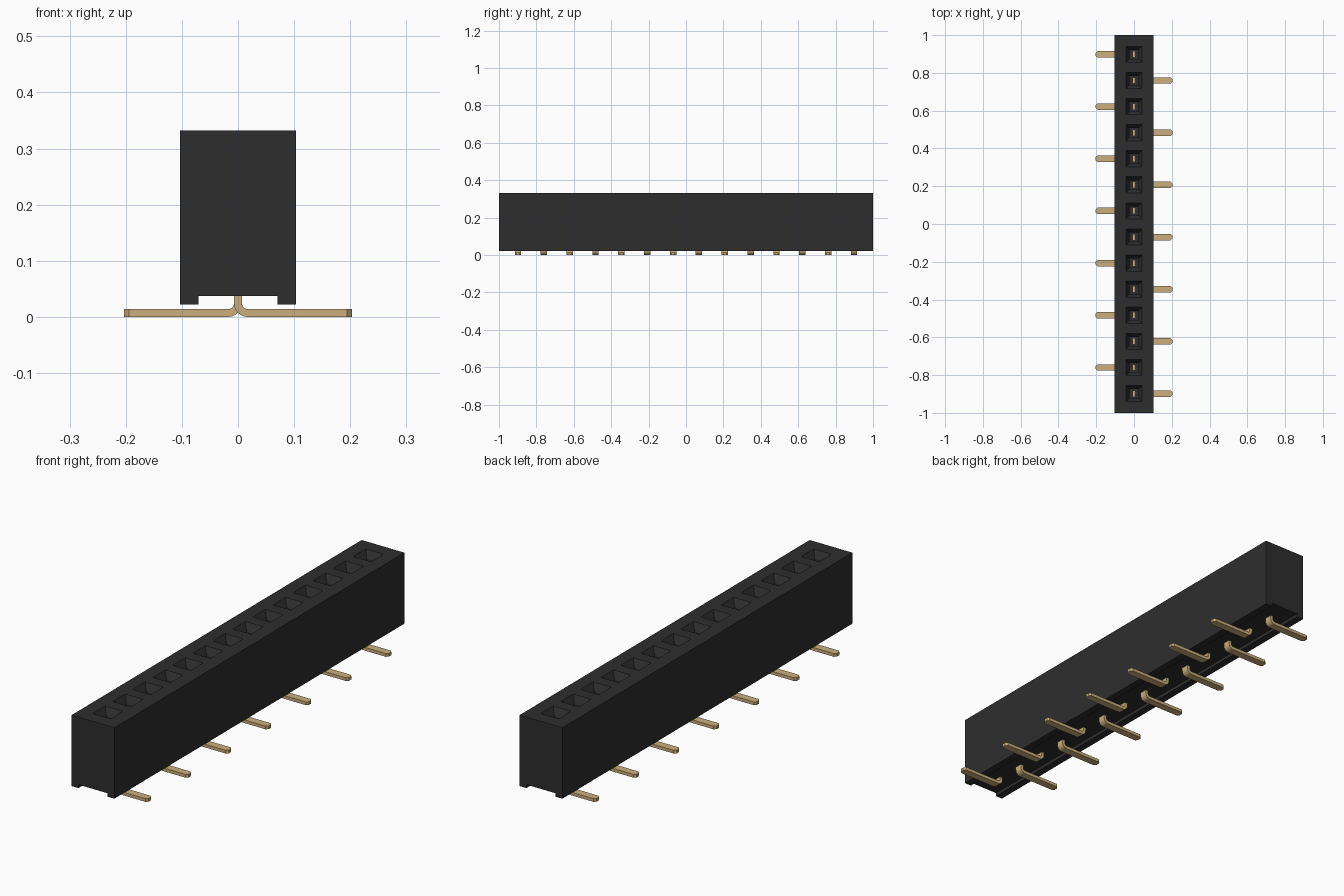
import bpy, bmesh, math
from mathutils import Vector

cube = bpy.data.objects.get("Cube")
if cube:
    bpy.data.objects.remove(cube, do_unlink=True)

COUNT = 14
PITCH = 1.796 / (COUNT - 1)
ROWS = [0.898 - i * PITCH for i in range(COUNT)]


def material(name, color):
    mat = bpy.data.materials.new(name)
    mat.use_nodes = True
    mat.diffuse_color = (*color, 1)
    mat.node_tree.nodes["Principled BSDF"].inputs["Base Color"].default_value = (*color, 1)
    return mat


def make_object(name, bm, mat):
    bmesh.ops.recalc_face_normals(bm, faces=bm.faces)
    mesh = bpy.data.meshes.new(name)
    bm.to_mesh(mesh)
    bm.free()
    mesh.materials.append(mat)
    obj = bpy.data.objects.new(name, mesh)
    bpy.context.collection.objects.link(obj)
    return obj


def extrude_profile(bm, points, y0, y1):
    """Extrude an outline in the XZ plane along Y."""
    face = bm.faces.new([bm.verts.new((x, y0, z)) for x, z in points])
    geom = bmesh.ops.extrude_face_region(bm, geom=[face])["geom"]
    verts = [g for g in geom if isinstance(g, bmesh.types.BMVert)]
    bmesh.ops.translate(bm, verts=verts, vec=(0, y1 - y0, 0))
    return verts


black = material("black plastic", (0.027, 0.027, 0.027))
gold = material("gold metal", (0.60, 0.43, 0.20))

# Housing with a channel along its underside
bm = bmesh.new()
half = [(0.07, 0.037), (0.07, 0.022), (0.103, 0.022), (0.103, 0.332)]
extrude_profile(bm, half + [(-x, z) for x, z in reversed(half)], -1, 1)
housing = make_object("housing", bm, black)

# Funnel-shaped sockets, cut from the top
bm = bmesh.new()
LEVELS = [(0.047, 0.338), (0.043, 0.332), (0.024, 0.30), (0.024, 0.09)]
for y in ROWS:
    rings = [[bm.verts.new((sx * r, y + sy * r, z))
              for sx, sy in ((-1, -1), (1, -1), (1, 1), (-1, 1))] for r, z in LEVELS]
    for a, b in zip(rings, rings[1:]):
        for i in range(4):
            j = (i + 1) % 4
            bm.faces.new((a[i], a[j], b[j], b[i]))
    bm.faces.new(rings[0])
    bm.faces.new(rings[-1])
cutter = make_object("socket_cutter", bm, black)
cutter.hide_render = True

cut = housing.modifiers.new("sockets", "BOOLEAN")
cut.operation = "DIFFERENCE"
cut.solver = "EXACT"
cut.object = cutter
bpy.context.view_layer.objects.active = housing
bpy.ops.object.modifier_apply(modifier=cut.name)
bpy.data.objects.remove(cutter, do_unlink=True)

# Bent contact pins, feet alternating left and right
T, W, TIP, TOP = 0.014, 0.017, 0.203, 0.22
INNER = 0.010
CX, CZ = T / 2 + INNER, T + INNER


def bend(radius):
    angles = [math.radians(180 + 15 * i) for i in range(7)]
    return [(CX + radius * math.cos(a), CZ + radius * math.sin(a)) for a in angles]


OUTLINE = ([(-T / 2, TOP)] + bend(INNER + T) + [(TIP, 0), (TIP, T)]
           + bend(INNER)[::-1] + [(T / 2, TOP)])

for n, y in enumerate(ROWS):
    side = -1 if n % 2 == 0 else 1
    bm = bmesh.new()
    extrude_profile(bm, [(side * x, z) for x, z in OUTLINE], y - W, y + W)
    # Chamfer the upright corners at the foot tip
    tips = [e for e in bm.edges
            if all(abs(v.co.x) > TIP - 0.001 for v in e.verts)
            and abs(e.verts[0].co.y - e.verts[1].co.y) < 0.001]
    bmesh.ops.bevel(bm, geom=tips, offset=0.009, segments=1, affect="EDGES")
    make_object(f"contact_pin_{n + 1}", bm, gold)
